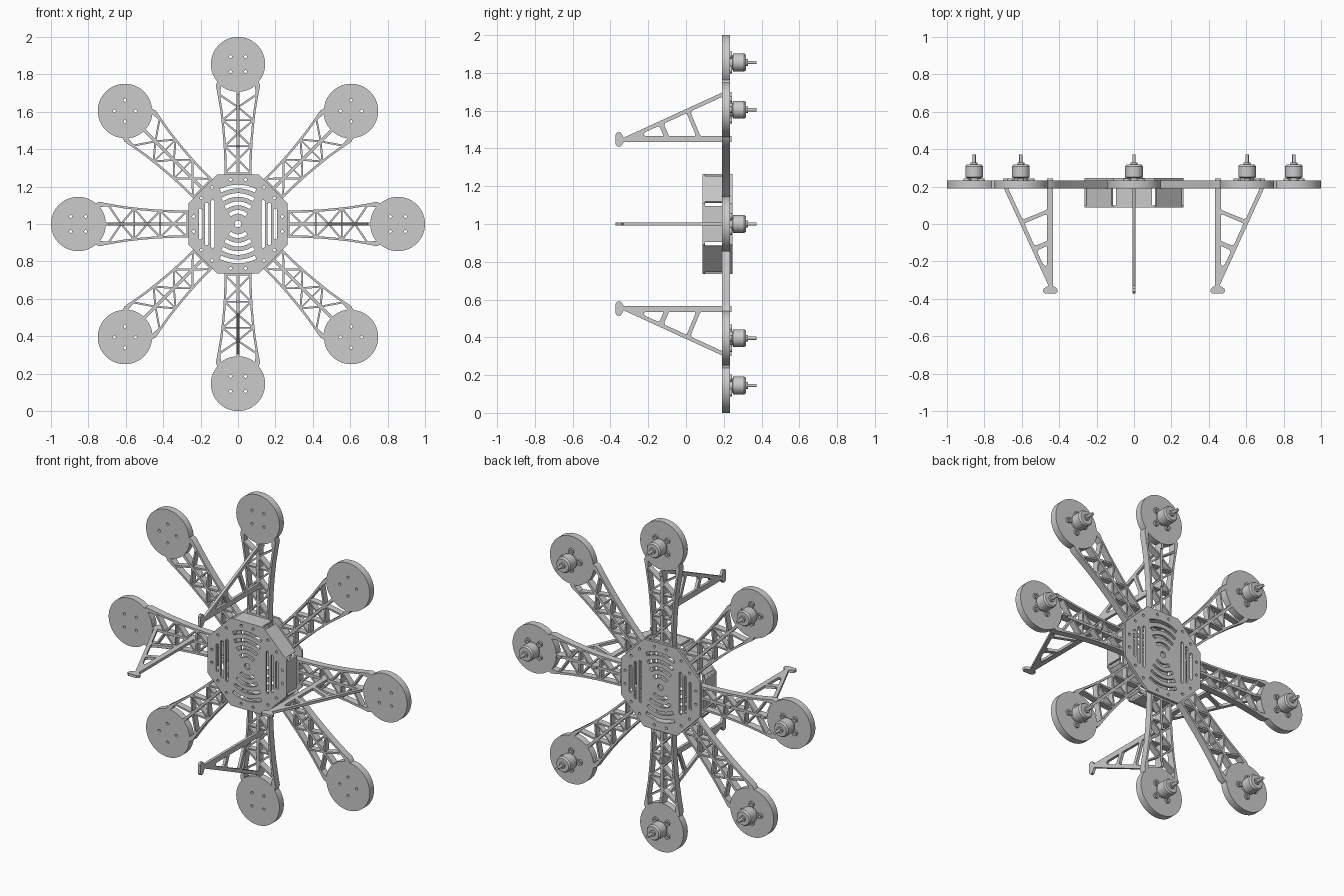
import bpy, bmesh
from math import sin, cos, pi, hypot, atan2, radians
from mathutils import Matrix

if "Cube" in bpy.data.objects:
    bpy.data.objects.remove(bpy.data.objects["Cube"])

def circle(x, z, r, n=16):
    return [(x + r*cos(2*pi*i/n), z + r*sin(2*pi*i/n)) for i in range(n)]

def capsule(x0, z0, x1, z1, w, n=6):
    a = atan2(z1 - z0, x1 - x0)
    pts = [(x1 + w*cos(a - pi/2 + pi*i/n), z1 + w*sin(a - pi/2 + pi*i/n)) for i in range(n+1)]
    return pts + [(x0 + w*cos(a + pi/2 + pi*i/n), z0 + w*sin(a + pi/2 + pi*i/n)) for i in range(n+1)]

def bar(x0, z0, x1, z1, w):
    d = hypot(x1-x0, z1-z0)
    a, b = -(z1-z0)/d*w/2, (x1-x0)/d*w/2
    return [(x0+a, z0+b), (x0-a, z0-b), (x1-a, z1-b), (x1+a, z1+b)]

def plate(bm, outline, y0, y1, holes=()):
    """Add a flat part with holes, drawn in x/z and spanning y0..y1."""
    cu = bpy.data.curves.new("outline", 'CURVE')
    cu.dimensions, cu.fill_mode, cu.extrude = '2D', 'BOTH', (y1 - y0)/2
    for loop in [outline, *holes]:
        sp = cu.splines.new('POLY')
        sp.points.add(len(loop) - 1)
        for p, (x, z) in zip(sp.points, loop):
            p.co = (x, z, 0, 1)
        sp.use_cyclic_u = True
    ob = bpy.data.objects.new("outline", cu)
    bpy.context.collection.objects.link(ob)
    dg = bpy.context.evaluated_depsgraph_get()
    me = bpy.data.meshes.new_from_object(ob.evaluated_get(dg))
    me.transform(Matrix.Translation((0, (y0 + y1)/2, 0)) @ Matrix.Rotation(pi/2, 4, 'X'))
    bm.from_mesh(me)
    bpy.data.objects.remove(ob)
    bpy.data.meshes.remove(me)

made = []
def place(bm, name, angles=(0,), weld=True):
    """Finish a mesh and place copies round the hub axis."""
    if weld:
        bmesh.ops.remove_doubles(bm, verts=bm.verts, dist=1e-5)
    bmesh.ops.recalc_face_normals(bm, faces=bm.faces)
    me = bpy.data.meshes.new(name)
    bm.to_mesh(me)
    bm.free()
    for i, a in enumerate(angles):
        ob = bpy.data.objects.new(name if len(angles) == 1 else f"{name}_{i+1}", me)
        ob.location = (0, 0, 1)
        ob.rotation_euler = (0, radians(a), 0)
        bpy.context.collection.objects.link(ob)
        made.append(ob)

ALL = range(0, 360, 45)
Y0, Y1 = 0.19, 0.232

# Hub plates: octagons with vent slots and bolt holes
octagon = [(0.265/cos(pi/8)*cos(pi/8 + k*pi/4), 0.265/cos(pi/8)*sin(pi/8 + k*pi/4)) for k in range(8)]
vents = [circle(0, 0, 0.018)]
for s in (-1, 1):
    for x, h in ((0.135, 0.12), (0.168, 0.105), (0.2, 0.075)):
        vents.append(capsule(s*x, -h, s*x, h, 0.009))
    for r, half in ((0.2, 28), (0.155, 33), (0.11, 38), (0.065, 42)):
        ang = [s*pi/2 + radians(half)*(i/8 - 1) for i in range(17)]
        vents.append([((r+0.01)*cos(a), (r+0.01)*sin(a)) for a in ang] +
                     [((r-0.01)*cos(a), (r-0.01)*sin(a)) for a in reversed(ang)])
for k in range(8):
    for t in (-0.04, 0.04):
        c, s = cos(k*pi/4), sin(k*pi/4)
        vents.append(circle(0.237*c - t*s, 0.237*s + t*c, 0.008))
for name, a, b in (("front_hub_plate", 0.087, 0.1), ("back_hub_plate", Y1, 0.246)):
    bm = bmesh.new()
    plate(bm, octagon, a, b, vents)
    place(bm, name)

# Hub side walls
bm = bmesh.new()
plate(bm, [(-0.095, 0.252), (0.095, 0.252), (0.095, 0.264), (-0.095, 0.264)], 0.1, Y0)
place(bm, "hub_wall", ALL)

# Arm frame: flared rails, root block and round motor pad
rail = [(0.21, 0.072), (0.28, 0.072), (0.36, 0.074), (0.44, 0.078), (0.52, 0.085),
        (0.6, 0.094), (0.68, 0.107), (0.74, 0.118)]
def width(r):
    for (r0, w0), (r1, w1) in zip(rail, rail[1:]):
        if r <= r1:
            return w0 + (w1 - w0)*(r - r0)/(r1 - r0)
    return rail[-1][1]
C, R = 0.855, 0.145
arc = [(R*cos(a), C + R*sin(a)) for a in (radians(-40 + 260*i/48) for i in range(49))]
outline = [(w, r) for r, w in rail] + arc + [(-w, r) for r, w in reversed(rail)]
inner = [0.275, 0.36, 0.44, 0.52, 0.6, 0.68]
window = [(width(r) - 0.012, r) for r in inner]
window += [(0.148*cos(a), C + 0.148*sin(a)) for a in (radians(-52 - 76*i/12) for i in range(13))]
window += [(0.012 - width(r), r) for r in reversed(inner)]
screws = [(sx*0.04, C + sz*0.04) for sx in (-1, 1) for sz in (-1, 1)]
holes = [circle(x, z, 0.008) for x, z in screws] + [circle(x, 0.237, 0.008) for x in (-0.04, 0.04)]
bm = bmesh.new()
plate(bm, outline, Y0, Y1, [window] + holes)
place(bm, "arm", ALL)

# Arm lattice: centre spine with mirrored zigzags
bm = bmesh.new()
plate(bm, bar(0, 0.27, 0, 0.715, 0.016), Y0, Y1)
for s in (-1, 1):
    nodes = [(s*(0 if i % 2 else width(0.275 + 0.07*i) - 0.006), 0.275 + 0.07*i) for i in range(7)]
    for p, q in zip(nodes, nodes[1:]):
        plate(bm, bar(*p, *q, 0.01), Y0 + 0.002, Y1 - 0.002)
    for i in (2, 4):
        plate(bm, bar(0, nodes[i][1], *nodes[i], 0.008), Y0 + 0.003, Y1 - 0.003)
place(bm, "arm_lattice", ALL, weld=False)

# Motors: turned body with shaft
bm = bmesh.new()
prof = [(0, 0.232), (0.036, 0.232), (0.036, 0.246), (0.047, 0.25), (0.047, 0.308), (0.04, 0.318),
        (0.018, 0.318), (0.018, 0.328), (0.009, 0.328), (0.009, 0.372), (0, 0.372)]
vs = [bm.verts.new((r, y, C)) for r, y in prof]
es = [bm.edges.new(p) for p in zip(vs, vs[1:])]
bmesh.ops.spin(bm, geom=vs + es, cent=(0, 0, C), axis=(0, 1, 0), angle=2*pi, steps=32)
place(bm, "motor", ALL)

# Motor feet
bm = bmesh.new()
for x, z in screws:
    plate(bm, circle(x, z, 0.017), Y1, 0.243, [circle(x, z, 0.008)])
    plate(bm, bar(x*0.5, C + (z - C)*0.5, x*0.75, C + (z - C)*0.75, 0.02), Y1, 0.242)
place(bm, "motor_feet", ALL, weld=False)

# Landing legs: drawn as (depth, distance from hub)
def edge(y):
    return 0.457 + 0.458*(y + 0.33)
def under(y):
    return (y, edge(y) - 0.023)
leg = [(0.242, 0.433), (0.242, 0.465), (0.215, 0.465), (0.215, 0.67), (0.242, 0.67), (0.242, 0.7),
       (0.2, 0.7), (-0.33, 0.457), (-0.345, 0.484), (-0.362, 0.486), (-0.372, 0.475),
       (-0.372, 0.42), (-0.362, 0.409), (-0.345, 0.411), (-0.33, 0.433)]
gaps = [[(0.192, 0.465), under(0.192), under(0.03), (0.027, 0.585), (0.072, 0.475), (0.08, 0.465)],
        [(0.048, 0.465), (0.05, 0.475), (0.004, 0.584), under(-0.01), under(-0.11), (-0.114, 0.52), (-0.09, 0.465)],
        [(-0.118, 0.465), (-0.137, 0.51), under(-0.15), under(-0.215), (-0.225, 0.472), (-0.215, 0.465)]]
bm = bmesh.new()
plate(bm, leg, -0.008, 0.008, gaps)
bmesh.ops.rotate(bm, verts=bm.verts, cent=(0, 0, 0), matrix=Matrix.Rotation(pi/2, 3, 'Z'))
place(bm, "landing_leg", range(0, 360, 90))

# Smooth round surfaces, keep edges sharp
for ob in made:
    ob.select_set(True)
bpy.context.view_layer.objects.active = made[0]
bpy.ops.object.shade_smooth_by_angle()
